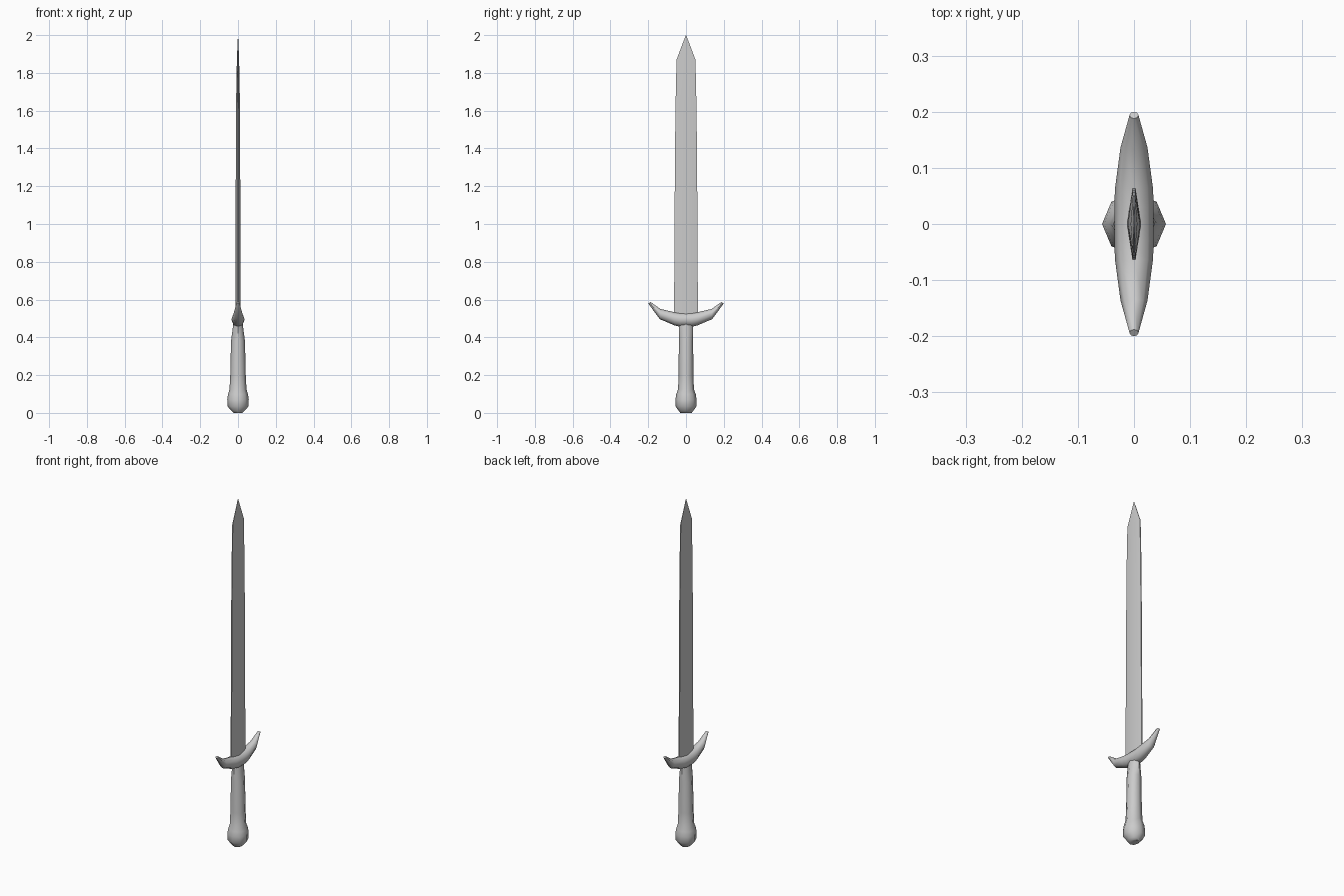
import bpy, bmesh, math
from mathutils import Vector

if "Cube" in bpy.data.objects:
    bpy.data.objects.remove(bpy.data.objects["Cube"])

def loft(name, rings, angle=50):
    """Skin a list of equal-length point rings into a capped solid."""
    bm = bmesh.new()
    loops = [[bm.verts.new(p) for p in ring] for ring in rings]
    for a, b in zip(loops, loops[1:]):
        n = len(a)
        for i in range(n):
            j = (i + 1) % n
            bm.faces.new((a[i], a[j], b[j], b[i]))
    bm.faces.new(loops[0][::-1])
    bm.faces.new(loops[-1])
    bmesh.ops.remove_doubles(bm, verts=bm.verts, dist=1e-5)
    bmesh.ops.recalc_face_normals(bm, faces=bm.faces)
    me = bpy.data.meshes.new(name)
    bm.to_mesh(me)
    bm.free()
    ob = bpy.data.objects.new(name, me)
    bpy.context.collection.objects.link(ob)
    bpy.context.view_layer.objects.active = ob
    ob.select_set(True)
    bpy.ops.object.shade_smooth_by_angle(angle=math.radians(angle))
    ob.select_set(False)
    return ob

def ring(centre, u, v, n=8):
    c, u, v = Vector(centre), Vector(u), Vector(v)
    return [c + u * math.cos(2 * math.pi * i / n) + v * math.sin(2 * math.pi * i / n)
            for i in range(n)]

# Grip and round pommel: z, half depth x, half width y
handle = [(0, .024, .03), (.01, .034, .038), (.035, .056, .056), (.07, .057, .056),
          (.098, .053, .052), (.125, .045, .042), (.2, .041, .039),
          (.38, .037, .038), (.455, .027, .038), (.49, .025, .036)]
loft("grip_and_pommel", [ring((0, 0, z), (x, 0, 0), (0, y, 0)) for z, x, y in handle])

# Crossguard: upper (y, z), lower (y, z), half thickness x; mirrored about y = 0
half = [((.03, .53), (.03, .456), .035), ((.065, .534), (.06, .463), .034),
        ((.135, .55), (.138, .496), .024), ((.188, .587), (.2, .579), .008)]
stations = [((-t[0], t[1]), (-b[0], b[1]), x) for t, b, x in reversed(half)] + half
guard = []
for t, b, x in stations:
    top, bot = Vector((0, *t)), Vector((0, *b))
    guard.append(ring((top + bot) / 2, (x, 0, 0), (top - bot) / 2))
loft("crossguard", guard)

# Blade: lens section with a central ridge, tapering to a point
blade = [(.49, .013, .063, .003), (1.0, .0125, .061, .003), (1.6, .011, .056, .003),
         (1.87, .006, .05, .002), (2.0, .0005, .001, .0003)]
loft("blade", [[(x, 0, z), (e, y, z), (-e, y, z), (-x, 0, z), (-e, -y, z), (e, -y, z)]
               for z, x, y, e in blade], 40)
